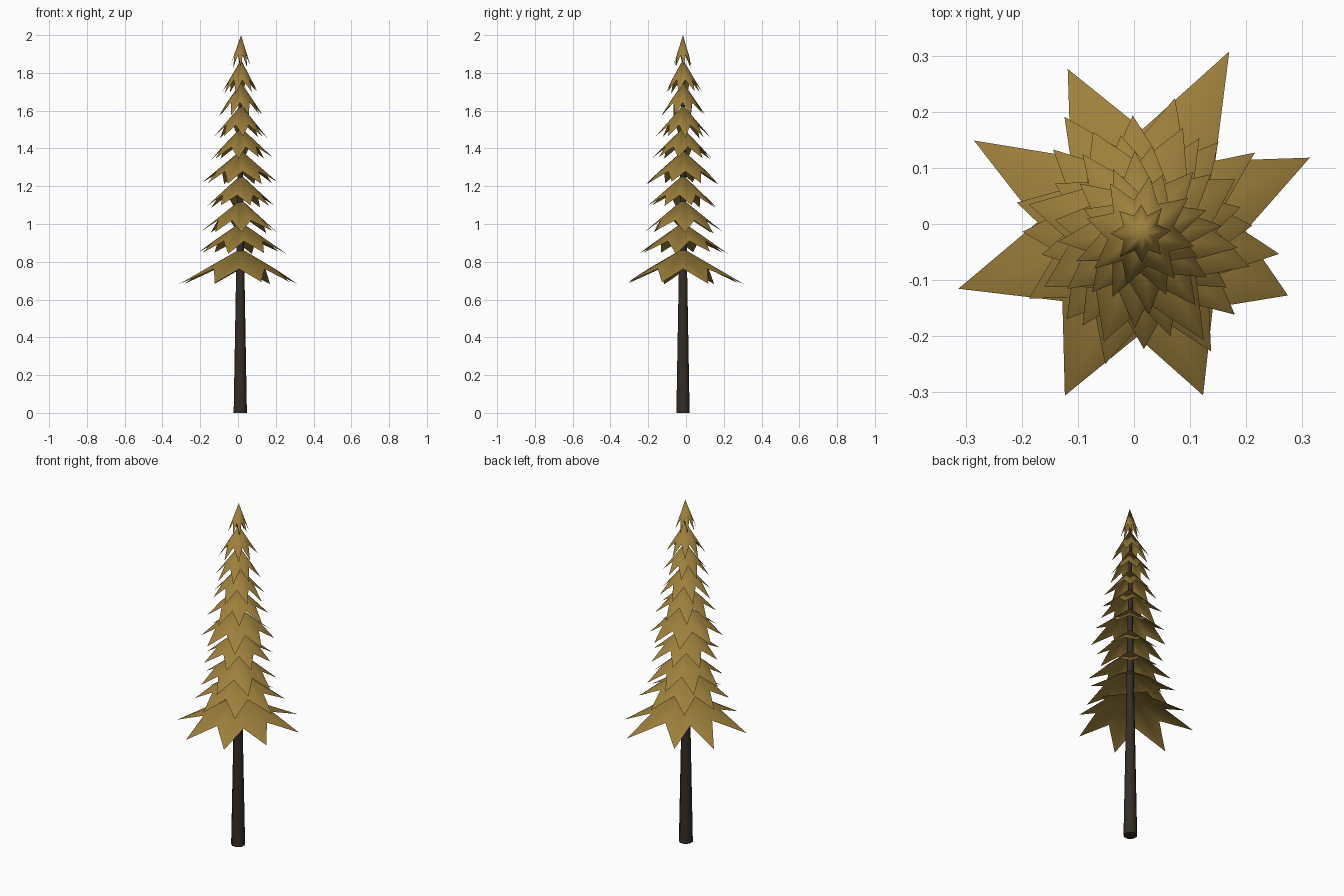
import bpy, bmesh, math, random

random.seed(4)
cube = bpy.data.objects.get("Cube")
if cube:
    bpy.data.objects.remove(cube)

CX, CY = 0.012, -0.016


def material(name, rgb):
    mat = bpy.data.materials.new(name)
    mat.use_nodes = True
    mat.diffuse_color = (*rgb, 1)
    bsdf = mat.node_tree.nodes["Principled BSDF"]
    bsdf.inputs["Base Color"].default_value = (*rgb, 1)
    bsdf.inputs["Roughness"].default_value = 0.9
    return mat


def finish(name, bm, mat, smooth):
    mesh = bpy.data.meshes.new(name)
    bm.to_mesh(mesh)
    bm.free()
    mesh.materials.append(mat)
    for p in mesh.polygons:
        p.use_smooth = smooth(p)
    obj = bpy.data.objects.new(name, mesh)
    bpy.context.collection.objects.link(obj)
    return obj


def polar(bm, angle, radius, z):
    a = math.radians(angle)
    return bm.verts.new((CX + radius * math.cos(a), CY + radius * math.sin(a), z))


def bough_tier(name, top, tip_z, angles, radii, notch, mat):
    """Open pointed star-shaped cone: one kite-shaped leaf per point."""
    bm = bmesh.new()
    mean = sum(radii) / len(radii)
    notch_z = top - (top - tip_z) * notch / mean
    apex = bm.verts.new((CX + 0.004, CY, top))
    n = len(angles)
    tips = [polar(bm, a, r, tip_z + random.uniform(0, 0.015)) for a, r in zip(angles, radii)]
    notches = []
    for i, a in enumerate(angles):
        following = angles[(i + 1) % n] + (360 if i == n - 1 else 0)
        notches.append(polar(bm, (a + following) / 2, notch, notch_z))
    for i in range(n):
        # folded along the central rib
        bm.faces.new((apex, notches[i - 1], tips[i]))
        bm.faces.new((apex, tips[i], notches[i]))
    return finish(name, bm, mat, lambda p: True)


needles = material("olive_gold_needles", (0.34, 0.215, 0.045))
bark = material("dark_brown_bark", (0.036, 0.026, 0.019))

# Trunk: tapering eight-sided pole running up inside the boughs
bm = bmesh.new()
rings = [[polar(bm, 45 * k + 22.5, r, z) for k in range(8)]
         for z, r in ((0, 0.038), (0.74, 0.024), (1.9, 0.006))]
for low, high in zip(rings, rings[1:]):
    for k in range(8):
        bm.faces.new((low[k - 1], low[k], high[k], high[k - 1]))
bm.faces.new(rings[0][::-1])
bm.faces.new(rings[-1])
finish("trunk", bm, bark, lambda p: abs(p.normal.z) < 0.9)

# Lowest, widest tier
bough_tier("bough_tier_1", 0.87, 0.68,
           [24, 64, 114, 151, 197, 245, 291, 337],
           [0.33, 0.36, 0.32, 0.34, 0.34, 0.32, 0.31, 0.285], 0.185, needles)

# Upper tiers: apex height, tip height, radius
tiers = [(1.01, 0.84, 0.24), (1.13, 0.95, 0.215), (1.26, 1.085, 0.19),
         (1.39, 1.21, 0.21), (1.51, 1.34, 0.165), (1.63, 1.45, 0.14),
         (1.75, 1.57, 0.118), (1.87, 1.69, 0.1), (2.0, 1.825, 0.055)]
for i, (top, tip_z, radius) in enumerate(tiers):
    angles = [33 + 13 * i + 45 * k + random.uniform(-4, 4) for k in range(8)]
    radii = [radius * random.uniform(0.92, 1.06) for k in range(8)]
    bough_tier(f"bough_tier_{i + 2}", top, tip_z, angles, radii, radius * 0.6, needles)
